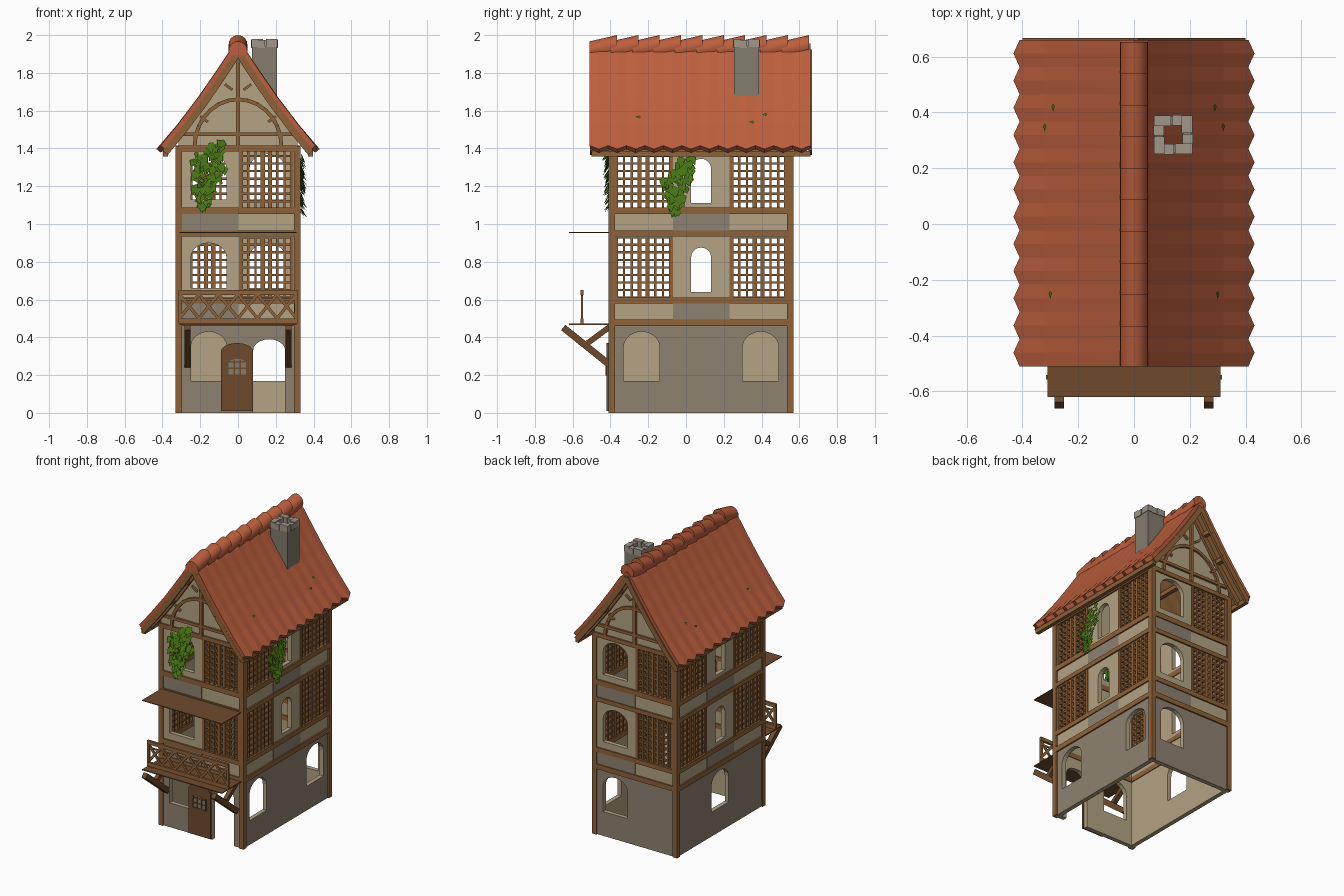
import bpy, bmesh, math, random
from mathutils import Matrix, Vector

random.seed(4)
cube = bpy.data.objects.get("Cube")
if cube:
    bpy.data.objects.remove(cube)


def material(name, code):
    rgb = [int(code[i:i + 2], 16) / 255 for i in (0, 2, 4)]
    col = [((c + .055) / 1.055) ** 2.4 for c in rgb] + [1]
    m = bpy.data.materials.new(name)
    m.use_nodes = True
    m.diffuse_color = col
    m.node_tree.nodes["Principled BSDF"].inputs["Base Color"].default_value = col
    return m


PLASTER = material("beige plaster", "b3a383")
STONE = material("grey brown render", "8f8271")
WOOD = material("oak timber", "8f6238")
DARK = material("dark oak", "6e4a2c")
TILE = material("red roof tile", "bd5f3d")
ROCK = material("chimney stone", "857c6e")
CAP = material("pale cap stone", "a1978a")
LEAF = material("ivy green", "467312")


def finish(name, bm, *mats, smooth=False):
    me = bpy.data.meshes.new(name)
    bm.to_mesh(me)
    bm.free()
    for m in mats:
        me.materials.append(m)
    ob = bpy.data.objects.new(name, me)
    bpy.context.collection.objects.link(ob)
    if smooth:
        bpy.ops.object.select_all(action='DESELECT')
        ob.select_set(True)
        bpy.context.view_layer.objects.active = ob
        bpy.ops.object.shade_smooth_by_angle(angle=math.radians(40))
    return ob


def box(bm, lo, hi, M=Matrix()):
    lo, hi = Vector(lo), Vector(hi)
    bmesh.ops.create_cube(bm, size=1, matrix=M @ Matrix.Translation((lo + hi) / 2) @ Matrix.Diagonal((*(hi - lo), 1)))


def beam(bm, p, q, w, n, d, M):
    """Straight timber from p to q in a wall frame, centred at depth n."""
    p, q = Vector((*p, n)), Vector((*q, n))
    v = q - p
    R = Matrix.Rotation(math.atan2(v.y, v.x), 4, 'Z')
    bmesh.ops.create_cube(bm, size=1, matrix=M @ Matrix.Translation((p + q) / 2) @ R @ Matrix.Diagonal((v.length, w, d, 1)))


def frame(k):
    """Wall frame: u along the wall, v up, n outward; 0 front, 1 +x, 2 back, 3 -x."""
    flip = Matrix(((1, 0, 0), (0, 0, -1), (0, 1, 0))).to_4x4()
    return Matrix.Translation((0, .08, 0)) @ Matrix.Rotation(k * math.pi / 2, 4, 'Z') @ flip


def arch(u, width, bottom, top, rise):
    pts = [(u - width / 2, bottom), (u + width / 2, bottom)]
    for i in range(11):
        a = math.pi * i / 10
        pts.append((u + width / 2 * math.cos(a), top - rise + rise * math.sin(a)))
    return pts


def rect(u0, u1, v0, v1):
    return [(u0, v0), (u1, v0), (u1, v1), (u0, v1)]


def wall(name, loops, M, n, thick, mats):
    """Filled outline with holes, extruded; outer face takes the second material."""
    cu = bpy.data.curves.new(name, 'CURVE')
    cu.dimensions, cu.fill_mode, cu.extrude = '2D', 'BOTH', thick / 2
    for loop in loops:
        s = cu.splines.new('POLY')
        s.points.add(len(loop) - 1)
        for pt, (u, v) in zip(s.points, loop):
            pt.co = (u, v, 0, 1)
        s.use_cyclic_u = True
    tmp = bpy.data.objects.new(name + "_outline", cu)
    bpy.context.collection.objects.link(tmp)
    dg = bpy.context.evaluated_depsgraph_get()
    bm = bmesh.new()
    me = bpy.data.meshes.new_from_object(tmp.evaluated_get(dg))
    bm.from_mesh(me)
    bpy.data.objects.remove(tmp)
    bpy.data.meshes.remove(me)
    bmesh.ops.remove_doubles(bm, verts=bm.verts, dist=1e-5)
    bmesh.ops.recalc_face_normals(bm, faces=bm.faces)
    for f in bm.faces:
        f.smooth = False
        f.material_index = int(f.normal.z > .9) if len(mats) > 1 else 0
    bm.transform(M @ Matrix.Translation((0, 0, n - thick / 2)))
    finish(name, bm, *mats)


# Walls, lattices and timbers, one side at a time
NAMES = ["front", "left", "back", "right"]
timber, lattice, bands = bmesh.new(), bmesh.new(), bmesh.new()
for k, side in enumerate(NAMES):
    M, gable = frame(k), k % 2 == 0
    D, W = (.48, .315) if gable else (.32, .475)
    # Ground storey
    outline, holes = rect(-W, W, 0, .47), []
    if gable:
        holes.append(arch(-.155, .19, .17, .43, .08))
    elif k == 1:
        holes += [arch(u, .19, .17, .43, .08) for u in (-.315, .315)]
    else:
        holes.append(arch(0, .19, .17, .43, .08))
    if k == 0:
        door = arch(.165, .17, 0, .39, .06)
        outline = [(-W, 0), door[0]] + door[:1:-1] + [door[1], (W, 0), (W, .47), (-W, .47)]
    wall(side + "_ground_wall", [outline] + holes, M, D, .03, [PLASTER, STONE])
    # Upper storeys
    outline = rect(-W, W, .47, 1.41)
    if gable:
        outline[2:] = [(W, 1.46), (.2, 1.63), (0, 1.9), (-.2, 1.63), (-W, 1.46)]
    panes = [(.015, .285)] if gable else [(-.45, -.16), (.16, .45)]
    holes = []
    for z in (.61, 1.08):
        holes.append(arch(-.155, .19, z + .05, z + .29, .08) if gable else arch(0, .105, z + .03, z + .265, .05))
        for a, b in panes:
            holes.append(rect(a, b, z, z + .32))
            for i in range(8):
                u = a + (b - a) * i / 7
                t = .011 if i in (0, 3, 4, 7) else .006
                box(lattice, (u - t, z, D - .03), (u + t, z + .32, D), M)
            for i in range(9):
                v = z + .32 * i / 8
                box(lattice, (a, v - .006, D - .025), (b, v + .006, D - .005), M)
            for u in (a, b):
                box(timber, (u - .009, z, D - .03), (u + .009, z + .32, D + .006), M)
    wall(side + "_upper_wall", [outline] + holes, M, D, .03, [PLASTER])
    for v0, v1 in ((.46, .495), (.58, .612), (.935, .965), (1.052, 1.088), (1.385, 1.415)):
        box(timber, (-W, v0, D - .035), (W, v1, D + .01), M)
    # Darker panels in the storey bands
    for v0, v1 in ((.495, .58), (.965, 1.052)):
        box(bands, (-.3 if gable else -.15, v0, D), (0 if gable else .15, v1, D + .003), M)
    # Gable framing
    if gable:
        n = D + .004
        beam(timber, (0, 1.41), (0, 1.9), .022, n, .02, M)
        beam(timber, (-.29, 1.475), (.29, 1.475), .02, n, .02, M)
        for s in (-1, 1):
            arc = [(s * (.23 - .23 * math.sin(t * math.pi / 16)), 1.65 - .24 * math.cos(t * math.pi / 16)) for t in range(9)]
            arc = [(s * .23 * math.cos(t * math.pi / 14), 1.41 + .25 * math.sin(t * math.pi / 14)) for t in range(8)]
            for p, q in zip(arc, arc[1:]):
                beam(timber, p, q, .02, n, .02, M)
            for u, v in ((.07, 1.74), (.2, 1.57)):
                beam(timber, (s * u, v), (s * (u - .04), v - .03), .014, n, .02, M)
for x in (-.313, .313):
    for y in (-.393, .553):
        box(timber, (x - .017, y - .017, 0), (x + .017, y + .017, 1.41))
finish("timber_frame", timber, WOOD)
finish("window_lattices", lattice, WOOD)
finish("band_panels", bands, STONE)

# Open door leaf with a small barred window
F = frame(0)
wall("door_leaf", [arch(-.005, .17, .01, .37, .045)], F, .5, .018, [DARK])
wall("door_window", [arch(-.005, .1, .2, .285, .025)], F, .503, .004, [ROCK])
bars = bmesh.new()
for i in range(4):
    box(bars, (-.057 + i * .033, .2, .5), (-.05 + i * .033, .28, .507), F)
for i in range(3):
    box(bars, (-.055, .197 + i * .035, .5), (.045, .204 + i * .035, .507), F)
finish("door_bars", bars, DARK)

# Balcony floor, canopy, railing and brackets
deck = bmesh.new()
box(deck, (-.31, -.62, .466), (.31, -.4, .472))
box(deck, (-.31, -.62, .952), (.31, -.4, .957))
finish("balcony_deck_and_canopy", deck, DARK)
rail = bmesh.new()
n = .63
for v0, v1 in ((.472, .5), (.625, .65)):
    box(rail, (-.315, v0, n - .008), (.315, v1, n + .008), F)
for i in range(6):
    a, b = -.31 + i * .1033, -.31 + (i + 1) * .1033
    beam(rail, (a, .5), (b, .628), .016, n, .01, F)
    beam(rail, (a, .628), (b, .5), .016, n, .01, F)
    beam(rail, ((a + b) / 2 - .04, .6), ((a + b) / 2 + .04, .6), .01, n, .008, F)
for u in (-.307, .307):
    box(rail, (u - .008, .48, n - .006), (u + .008, .64, n + .006), F)
finish("balcony_railing", rail, WOOD)
bracket = bmesh.new()
for x in (-.268, .268):
    beam(bracket, (-.73, .452), (-.485, .255), .036, x, .033, frame(1))
    beam(bracket, (-.6, .37), (-.485, .455), .03, x, .028, frame(1))
finish("balcony_brackets", bracket, DARK)

# Roof: flared profile with a scalloped eave
PROFILE = [(0, 1.955), (.05, 1.905), (.12, 1.8), (.21, 1.67), (.32, 1.525), (.41, 1.415)]
full = [(-x, z) for x, z in PROFILE[:0:-1]] + PROFILE
roof = bmesh.new()
rows = []
for j in range(25):
    row = []
    for i, (x, z) in enumerate(full):
        tip = .022 * (j % 2) if i in (0, len(full) - 1) else 0
        row.append(roof.verts.new((x + math.copysign(tip, x), -.51 + j * 1.17 / 24, z - tip + .004 * (j % 2))))
    rows.append(row)
for r, s in zip(rows, rows[1:]):
    for i in range(len(full) - 1):
        roof.faces.new((r[i], r[i + 1], s[i + 1], s[i]))
ob = finish("roof_tiles", roof, TILE, WOOD)
mod = ob.modifiers.new("thickness", 'SOLIDIFY')
mod.thickness, mod.offset, mod.material_offset = .03, -1, 1

# Barge boards under the roof ends, eave boards and purlins
boards = bmesh.new()
for n in (.58, .5, -.5, -.577):
    for s in (-1, 1):
        for (x, z), (x2, z2) in zip(PROFILE[1:], PROFILE[2:]):
            beam(boards, (s * (x - .025), z - .037), (s * (x2 - .025), z2 - .037), .036, n, .018, F)
        beam(boards, (0, 1.915), (s * .03, 1.86), .036, n, .018, F)
for s in (-1, 1):
    for x, z in ((.383, 1.375), (.2, 1.62), (.09, 1.78)):
        box(boards, (s * x - .013, -.5, z - .018), (s * x + .013, .66, z + .012))
finish("barge_boards", boards, WOOD)

# Overlapping ridge tiles
ridge = bmesh.new()
for t in range(10):
    y = -.51 + t * .113
    ends = []
    for dy, z in ((0, 1.917), (.145, 1.95)):
        ends.append([ridge.verts.new((.05 * math.cos(a), y + dy, z + .05 * math.sin(a)))
                     for a in (math.radians(-30 + 24 * i) for i in range(11))])
    lo, hi = ends
    for i in range(11):
        ridge.faces.new((lo[i - 1], lo[i], hi[i], hi[i - 1]))
    ridge.faces.new(lo[::-1])
    ridge.faces.new(hi)
bmesh.ops.recalc_face_normals(ridge, faces=ridge.faces)
finish("ridge_tiles", ridge, TILE, smooth=True)

# Hollow chimney with a ring of cap stones
C = Matrix.Translation((.14, .32, 0))
shaft, caps = bmesh.new(), bmesh.new()
for q in range(4):
    R = C @ Matrix.Rotation(q * math.pi / 2, 4, 'Z')
    box(shaft, (-.063, -.066, 1.66), (.066, -.035, 1.94), R)
    box(caps, (-.035, -.071, 1.933), (.003, -.033, 1.974), R)
    box(caps, (.007, -.069, 1.937), (.069, -.031, 1.98), R)
finish("chimney_shaft", shaft, ROCK)
finish("chimney_cap", caps, CAP)


# Ivy clumps of pointed leaves; each row of the shape is height, centre, half width
def leaf(bm, M, size):
    vs = [bm.verts.new(M @ Vector((x * size, y * size, 0))) for x, y in ((0, -1), (.55, .1), (0, .6), (-.55, .1))]
    bm.faces.new(vs)


ivy = bmesh.new()
SHAPES = [(0, .495, [(1.08, -.18, .02), (1.18, -.18, .05), (1.28, -.155, .09), (1.36, -.165, .08), (1.44, -.09, .01)]),
          (1, .338, [(1.06, -.135, .015), (1.15, -.14, .05), (1.22, -.14, .075), (1.28, -.09, .05), (1.36, -.075, .05)])]
for k, n, shape in SHAPES:
    for (v0, c0, w0), (v1, c1, w1) in zip(shape, shape[1:]):
        for i in range(30):
            t = random.random()
            u = c0 + (c1 - c0) * t + random.uniform(-1, 1) * (w0 + (w1 - w0) * t)
            P = Matrix.Translation((u, v0 + (v1 - v0) * t, n + random.uniform(-.012, .008)))
            R = Matrix.Rotation(random.uniform(-.7, .7), 4, 'Z') @ Matrix.Rotation(-random.uniform(.2, .7), 4, 'X')
            leaf(ivy, frame(k) @ P @ R, random.uniform(.022, .042))
# Moss specks on the tiles
for s in (-1, 1):
    for x, y in ((.3, -.25), (.32, .35), (.29, .42)):
        M = Matrix.Translation((s * x, y, 1.566 - (x - .3) * 1.32)) @ Matrix.Rotation(s * .92, 4, 'Y')
        leaf(ivy, M, .018)
finish("ivy", ivy, LEAF)
